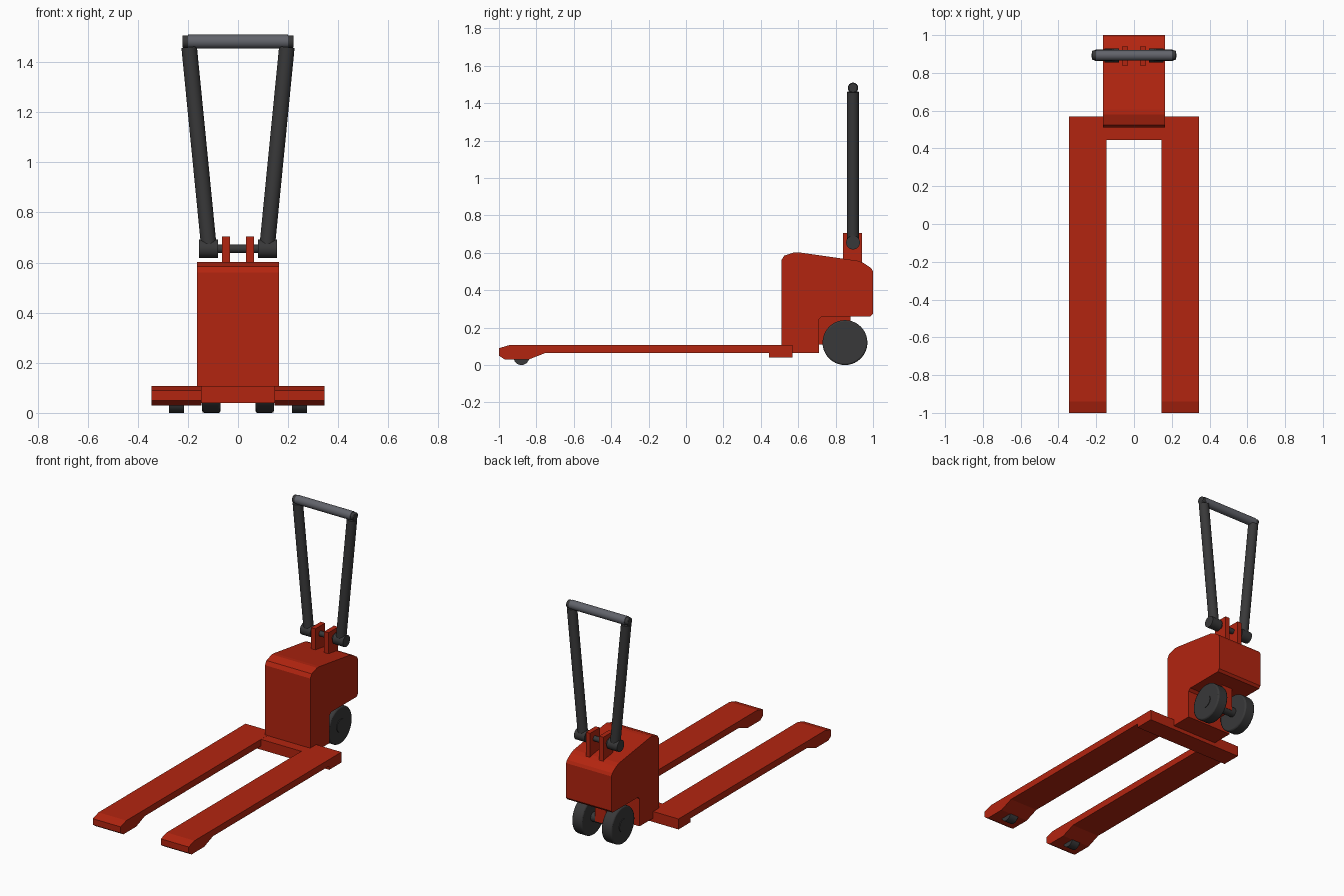
import bpy, bmesh, math
from mathutils import Vector

cube = bpy.data.objects.get("Cube")
if cube:
    bpy.data.objects.remove(cube, do_unlink=True)


def material(name, rgb):
    m = bpy.data.materials.new(name)
    m.use_nodes = True
    col = (*rgb, 1)
    m.diffuse_color = col
    m.node_tree.nodes["Principled BSDF"].inputs["Base Color"].default_value = col
    return m


RED = material("red paint", (0.45, 0.018, 0.005))
DARK = material("dark rubber", (0.04, 0.04, 0.041))
GREY = material("grey grip", (0.12, 0.125, 0.145))


def finish(name, bm, mat, smooth=False, bevel=0):
    bmesh.ops.recalc_face_normals(bm, faces=bm.faces)
    mesh = bpy.data.meshes.new(name)
    bm.to_mesh(mesh)
    bm.free()
    mesh.materials.append(mat)
    ob = bpy.data.objects.new(name, mesh)
    bpy.context.collection.objects.link(ob)
    if bevel:
        mod = ob.modifiers.new("Bevel", "BEVEL")
        mod.width, mod.segments, mod.limit_method = bevel, 2, "ANGLE"
    if smooth:
        bpy.ops.object.select_all(action="DESELECT")
        ob.select_set(True)
        bpy.context.view_layer.objects.active = ob
        bpy.ops.object.shade_smooth_by_angle(angle=math.radians(35))
    return ob


def extrude(name, profile, x0, x1, mat):
    """Side profile of (y, z) points, extruded from x0 to x1."""
    bm = bmesh.new()
    face = bm.faces.new([bm.verts.new((x0, y, z)) for y, z in profile])
    new = bmesh.ops.extrude_face_region(bm, geom=[face])["geom"]
    verts = [g for g in new if isinstance(g, bmesh.types.BMVert)]
    bmesh.ops.translate(bm, verts=verts, vec=(x1 - x0, 0, 0))
    return finish(name, bm, mat)


def box(name, x0, x1, y0, y1, z0, z1, mat):
    return extrude(name, [(y0, z0), (y1, z0), (y1, z1), (y0, z1)], x0, x1, mat)


def rod(name, a, b, r, mat, sides=24, bevel=0):
    """Cylinder between two points."""
    a, b = Vector(a), Vector(b)
    bm = bmesh.new()
    bmesh.ops.create_cone(bm, cap_ends=True, segments=sides, radius1=r,
                          radius2=r, depth=(b - a).length)
    ob = finish(name, bm, mat, True, bevel)
    ob.location = (a + b) / 2
    ob.rotation_euler = (b - a).to_track_quat("Z", "Y").to_euler()
    return ob


# Motor housing and the bracket that carries the drive wheels
extrude("housing", [(0.51, 0.065), (0.51, 0.56), (0.525, 0.585), (0.58, 0.603),
                    (0.605, 0.602), (0.92, 0.557), (0.95, 0.545), (0.99, 0.518),
                    (1.0, 0.5), (1.0, 0.275), (0.987, 0.26), (0.727, 0.26),
                    (0.71, 0.245), (0.71, 0.065)], -0.163, 0.163, RED)
box("wheel_bracket", -0.04, 0.04, 0.70, 0.88, 0.11, 0.27, RED)

# Bar joining the forks
box("crossbar", -0.345, 0.345, 0.445, 0.57, 0.04, 0.107, RED)

# Drive axle and lever pivot
Y, PIVOT, GRIP = 0.893, 0.655, 1.482
rod("drive_axle", (-0.08, 0.85, 0.12), (0.08, 0.85, 0.12), 0.03, DARK)
rod("pivot_pin", (-0.1, Y, PIVOT), (0.1, Y, PIVOT), 0.017, DARK)

fork = [(-1, 0.05), (-1, 0.09), (-0.94, 0.108), (0.57, 0.108), (0.57, 0.065),
        (-0.75, 0.065), (-0.84, 0.03), (-0.97, 0.03)]

for s, side in ((1, "left"), (-1, "right")):
    # Fork with its load roller
    extrude(side + "_fork", fork, s * 0.145, s * 0.345, RED)
    rod(side + "_roller", (s * 0.215, -0.88, 0.042), (s * 0.275, -0.88, 0.042),
        0.042, DARK)
    # Drive wheel and hub
    rod(side + "_wheel", (s * 0.07, 0.85, 0.12), (s * 0.143, 0.85, 0.12),
        0.12, DARK, 40, 0.008)
    rod(side + "_hub", (s * 0.14, 0.85, 0.12), (s * 0.147, 0.85, 0.12),
        0.042, DARK)
    # Lug, sleeve and arm of the handle
    box(side + "_lug", s * 0.032, s * 0.063, 0.84, 0.94, 0.52, 0.705, RED)
    rod(side + "_sleeve", (s * 0.08, Y, PIVOT), (s * 0.155, Y, PIVOT),
        0.037, DARK)
    arm = rod(side + "_arm", (s * 0.117, Y, 0.67), (s * 0.195, Y, 1.46),
              0.031, DARK)
    rod(side + "_grip_cap", (s * 0.195, Y, GRIP), (s * 0.222, Y, GRIP),
        0.025, DARK, 24, 0.004)

# Grip bar
rod("grip", (-0.2, Y, GRIP), (0.2, Y, GRIP), 0.028, GREY)
